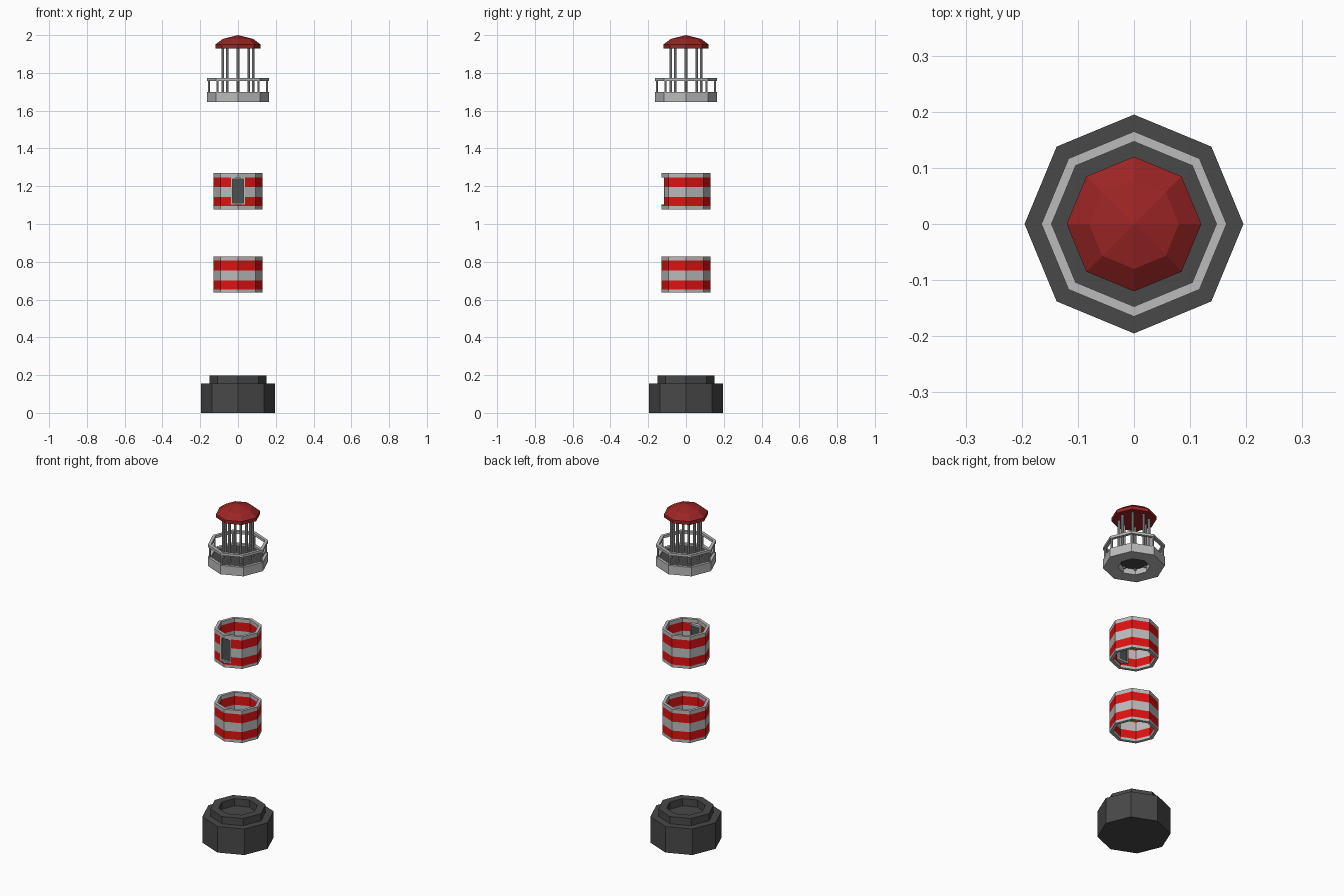
import bpy, bmesh, math

if "Cube" in bpy.data.objects:
    bpy.data.objects.remove(bpy.data.objects["Cube"])

def mat(name, c):
    m = bpy.data.materials.new(name)
    m.diffuse_color = (*c, 1)
    m.use_nodes = True
    m.node_tree.nodes["Principled BSDF"].inputs["Base Color"].default_value = m.diffuse_color
    return m

GREY = mat("light grey", (0.5, 0.5, 0.5))
RED = mat("stripe red", (0.74, 0.006, 0.006))
DARK = mat("dark stone", (0.065, 0.065, 0.065))
ROOF = mat("roof red", (0.33, 0.018, 0.018))
PANE = mat("window pane", (0.07, 0.08, 0.08))

def finish(bm, name, mats):
    bmesh.ops.recalc_face_normals(bm, faces=bm.faces[:])
    me = bpy.data.meshes.new(name)
    bm.to_mesh(me)
    bm.free()
    for m in mats:
        me.materials.append(m)
    ob = bpy.data.objects.new(name, me)
    bpy.context.collection.objects.link(ob)
    return ob

def lathe(name, profile, mats, closed=False, rule=None, n=8):
    """Spin an (r, z) profile into n flat sides; r = 0 makes a pole."""
    bm = bmesh.new()
    rings = []
    for r, z in profile:
        if r == 0:
            rings.append([bm.verts.new((0, 0, z))] * n)
        else:
            rings.append([bm.verts.new((r * math.cos(2 * math.pi * i / n),
                                        r * math.sin(2 * math.pi * i / n), z)) for i in range(n)])
    pairs = list(zip(rings, rings[1:]))
    if closed:
        pairs.append((rings[-1], rings[0]))
    for a, b in pairs:
        for i in range(n):
            j = (i + 1) % n
            f = bm.faces.new(list(dict.fromkeys((a[i], a[j], b[j], b[i]))))
            if rule:
                f.material_index = rule(f.calc_center_median().z)
    return finish(bm, name, mats)

def box(name, x0, x1, y0, y1, z0, z1, m):
    bm = bmesh.new()
    bmesh.ops.create_cube(bm, size=1)
    for v in bm.verts:
        v.co = ((x0, x1)[v.co.x > 0], (y0, y1)[v.co.y > 0], (z0, z1)[v.co.z > 0])
    return finish(bm, name, [m])

def posts(name, r, thick, z0, z1, m):
    """Eight thin upright rods on the octagon corners."""
    bm = bmesh.new()
    for i in range(8):
        a = math.pi / 4 * i
        g = bmesh.ops.create_cone(bm, cap_ends=True, segments=8, radius1=thick, radius2=thick, depth=z1 - z0)
        bmesh.ops.translate(bm, verts=g["verts"], vec=(r * math.cos(a), r * math.sin(a), (z0 + z1) / 2))
    return finish(bm, name, [m])

# stepped base with a socket in the top
lathe("base", [(0, 0), (.195, 0), (.195, .155), (.152, .155), (.152, .198),
               (.106, .198), (.106, .155), (0, .155)], [DARK])

# two striped tower sections
def section(name, z0):
    h = [0, .016, .064, .117, .169, .191]
    prof = [(.13, z0 + d) for d in h] + [(.112, z0 + d) for d in reversed(h)]
    def stripe(z):
        d = z - z0
        return int(.016 < d < .064 or .117 < d < .169)
    return lathe(name, prof, [GREY, RED], True, stripe)

section("lower_tower", .637)
upper = section("upper_tower", 1.078)

# window opening at the front corner
cut = box("window_cutter", -.035, .035, -.2, -.05, 1.104, 1.246, GREY)
cut.hide_render = True
cut.hide_viewport = False
mod = upper.modifiers.new("window", "BOOLEAN")
mod.operation = "DIFFERENCE"
mod.solver = "EXACT"
mod.object = cut
bpy.context.view_layer.objects.active = upper
upper.select_set(True)
bpy.ops.object.modifier_apply(modifier=mod.name)
bpy.data.objects.remove(cut)

# window frame and pane
for s, n in ((-1, "left"), (1, "right")):
    xs = sorted((s * .028, s * .036))
    box("window_jamb_" + n, *xs, -.116, -.088, 1.104, 1.246, GREY)
box("window_head", -.028, .028, -.116, -.088, 1.238, 1.246, GREY)
box("window_sill", -.028, .028, -.116, -.088, 1.104, 1.112, GREY)
box("window_pane", -.028, .028, -.106, -.092, 1.112, 1.238, PANE)

# gallery, deck and railing
lathe("gallery", [(.165, 1.645), (.165, 1.698), (.147, 1.698), (.147, 1.68), (.085, 1.68), (.085, 1.645)],
      [GREY], True)
lathe("deck", [(0, 1.678), (.147, 1.678), (.147, 1.686), (0, 1.686)], [DARK])
posts("railing_posts", .154, .006, 1.69, 1.76, GREY)
lathe("handrail", [(.165, 1.757), (.165, 1.772), (.147, 1.772), (.147, 1.757)], [GREY], True)

# lantern columns and roof
posts("lantern_columns", .08, .007, 1.67, 1.94, GREY)
lathe("roof", [(0, 1.93), (.12, 1.93), (.12, 1.95), (.08, 1.98), (0, 2.0)], [ROOF])
